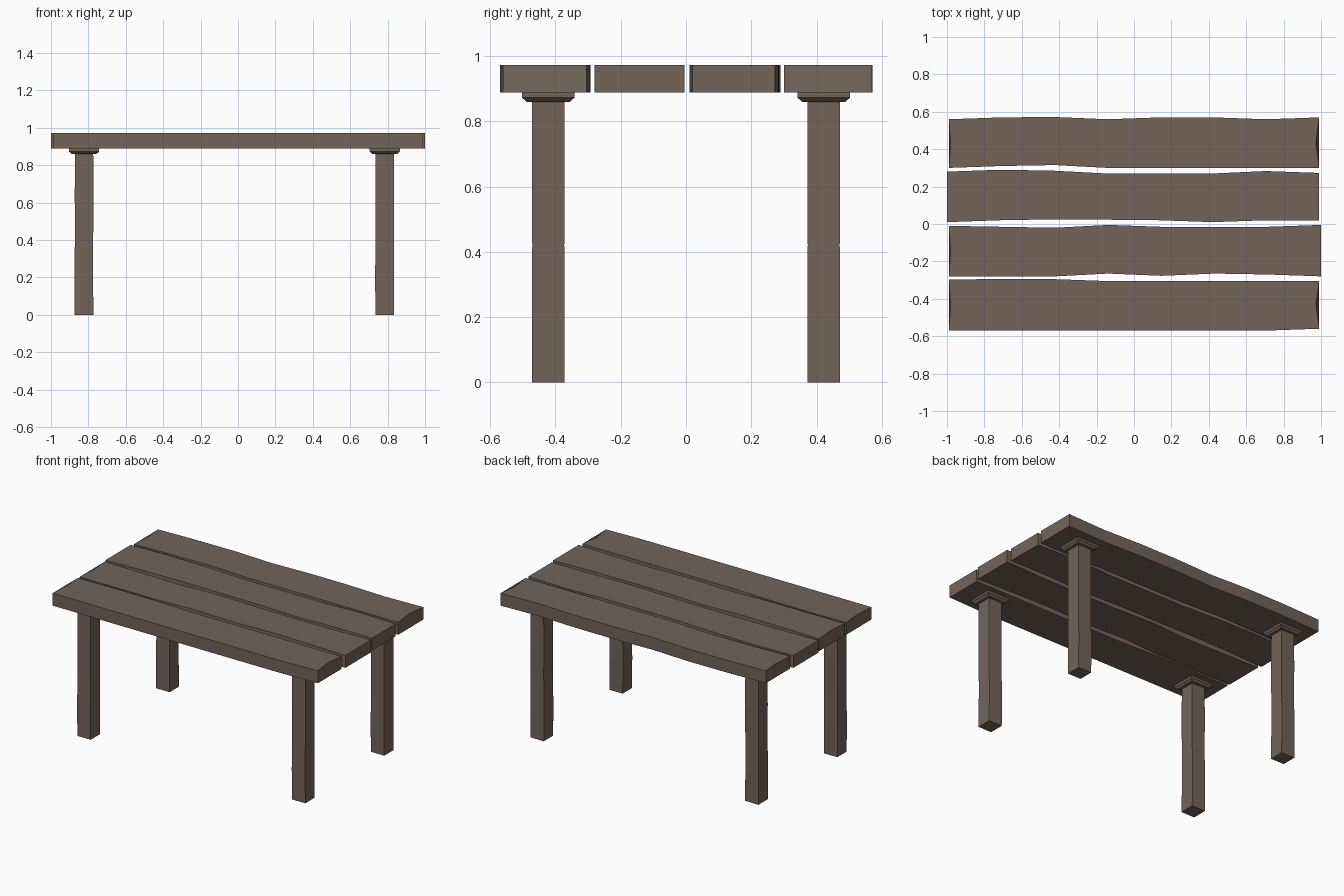
import bpy, bmesh

cube = bpy.data.objects.get("Cube")
if cube:
    bpy.data.objects.remove(cube)

wood = bpy.data.materials.new("weathered_brown_wood")
wood.use_nodes = True
colour = (0.168, 0.127, 0.098, 1)
wood.diffuse_color = colour
wood.node_tree.nodes["Principled BSDF"].inputs["Base Color"].default_value = colour


def loft(name, rings):
    """Skin a list of closed cross-sections and cap both ends."""
    bm = bmesh.new()
    loops = [[bm.verts.new(p) for p in ring] for ring in rings]
    n = len(loops[0])
    for a, b in zip(loops, loops[1:]):
        for i in range(n):
            j = (i + 1) % n
            bm.faces.new((a[i], a[j], b[j], b[i]))
    for ring in (loops[0], loops[-1]):
        bm.faces.new(ring)
    bmesh.ops.recalc_face_normals(bm, faces=bm.faces)
    mesh = bpy.data.meshes.new(name)
    bm.to_mesh(mesh)
    bm.free()
    mesh.materials.append(wood)
    ob = bpy.data.objects.new(name, mesh)
    bpy.context.collection.objects.link(ob)
    return ob


def square(cx, cy, half, z):
    return [(cx + sx * half, cy + sy * half, z)
            for sx, sy in ((-1, -1), (1, -1), (1, 1), (-1, 1))]


# Tabletop planks: uneven long edges, in hundredths, at equal steps along x
BOTTOM, TOP = 0.888, 0.972
planks = {
    # name: (left end, right end, back edge, front edge, notch left, notch right)
    "back_plank": (-.99, .99, (56, 57, 57.2, 56, 57, 57, 56, 57),
                   (30, 31, 31.5, 30, 30, 30, 30, 30), .01, .018),
    "inner_back_plank": (-1, .99, (28, 29, 28.5, 27, 27, 27, 28.3, 27.3),
                         (1, 2, 2.5, 2.3, 2, 1, 2, 2), 0, 0),
    "inner_front_plank": (-.99, 1, (-1, -1.5, -2, -.5, -1.5, -1.7, -1.5, -.5),
                          (-28, -28, -28, -26.5, -27.7, -26.5, -27, -28), .01, 0),
    "front_plank": (-.99, .99, (-29.8, -29.3, -29.5, -30.5, -30.5, -30.5, -30.5, -30.5),
                    (-57, -57, -57, -57, -57, -57, -57, -56), .01, .018),
}
for name, (x0, x1, back, front, notch0, notch1) in planks.items():
    rings = []
    last = len(back) - 1
    for i, (b, f) in enumerate(zip(back, front)):
        x = x0 + (x1 - x0) * i / last
        yb, yf = b / 100, f / 100
        mid = (yb + yf) / 2
        # the worn end dips inward at the middle of its upper edge
        dip = notch0 if i == 0 else -notch1 if i == last else 0
        rings.append([(x, yf, BOTTOM), (x, mid, BOTTOM), (x, yb, BOTTOM),
                      (x, yb, TOP), (x + dip, mid, TOP), (x, yf, TOP)])
    loft(name, rings)

# Four legs, each with a chamfered mounting plate under the planks
for side, x in (("right", -0.823), ("left", 0.785)):
    for end, y in (("front", -0.422), ("back", 0.422)):
        loft(f"{end}_{side}_leg", [
            square(x, y, 0.05, 0), square(x - 0.002, y, 0.05, 0.21),
            square(x, y, 0.049, 0.42), square(x, y, 0.05, 0.64),
            square(x, y, 0.049, 0.87)])
        loft(f"{end}_{side}_leg_plate", [
            square(x, y, 0.066, 0.86), square(x, y, 0.081, 0.873),
            square(x, y, 0.081, 0.889)])
